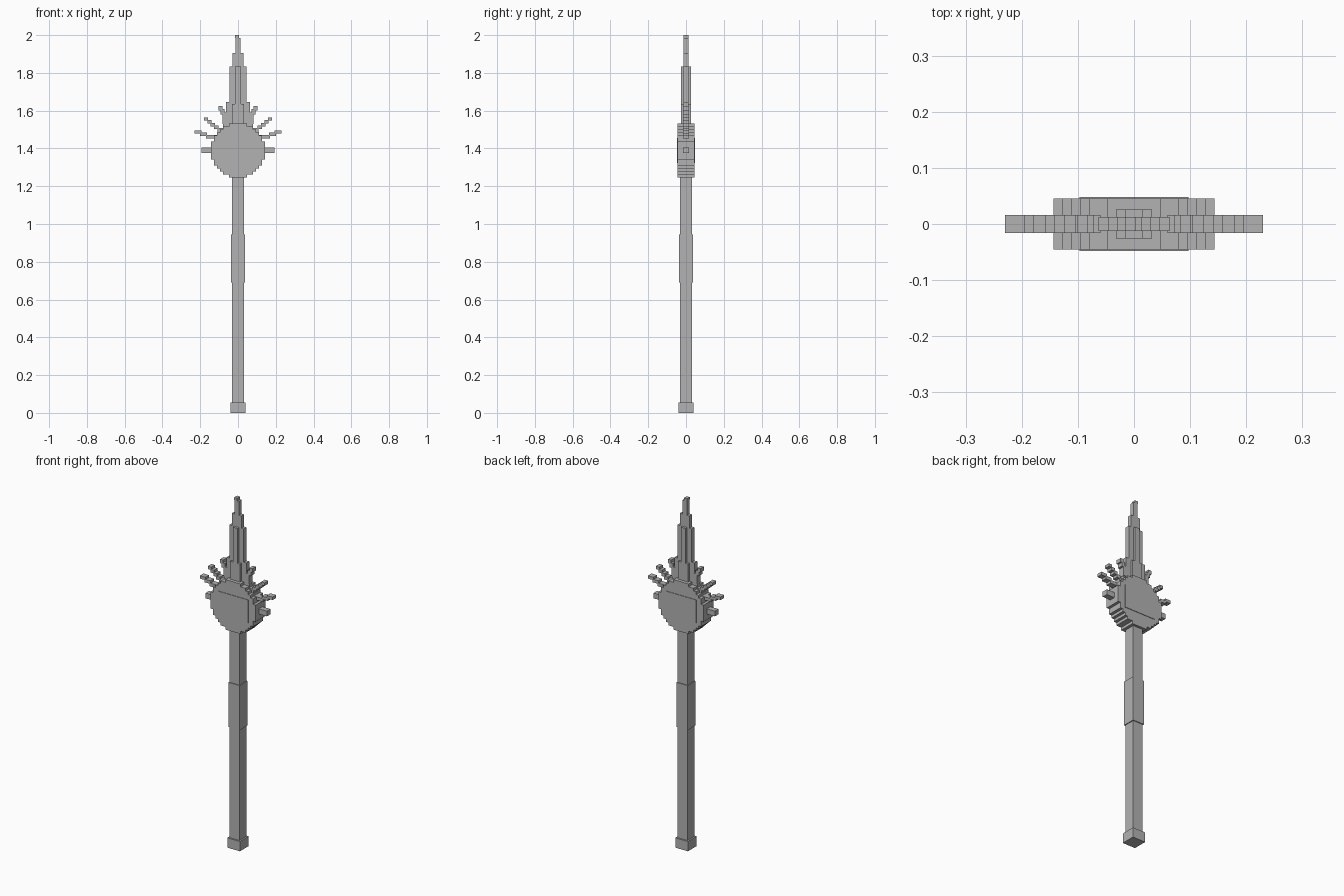
import bpy, bmesh, math

cube = bpy.data.objects.get("Cube")
if cube:
    bpy.data.objects.remove(cube, do_unlink=True)

UNIT = 0.0159
DISC_Z = 1.39

grey = bpy.data.materials.new("plain grey")
grey.use_nodes = True
grey.diffuse_color = (0.45, 0.45, 0.45, 1)
grey.node_tree.nodes["Principled BSDF"].inputs["Base Color"].default_value = (0.45, 0.45, 0.45, 1)


def finish(name, bm):
    bmesh.ops.recalc_face_normals(bm, faces=bm.faces)
    mesh = bpy.data.meshes.new(name)
    bm.to_mesh(mesh)
    bm.free()
    mesh.materials.append(grey)
    obj = bpy.data.objects.new(name, mesh)
    bpy.context.collection.objects.link(obj)
    return obj


def add_box(bm, x0, x1, half_y, z0, z1):
    verts = bmesh.ops.create_cube(bm, size=1)["verts"]
    for v in verts:
        v.co.x = x1 if v.co.x > 0 else x0
        v.co.y = half_y if v.co.y > 0 else -half_y
        v.co.z = z1 if v.co.z > 0 else z0


def box(name, half_x, half_y, z0, z1):
    bm = bmesh.new()
    add_box(bm, -half_x, half_x, half_y, z0, z1)
    return finish(name, bm)


def stepped_plate(name, steps, half_y):
    """Extrude a mirrored staircase; steps are (half width, bottom, top) going up."""
    right = []
    for w, z0, z1 in steps:
        for p in ((w, z0), (w, z1)):
            right.append(p)
    outline = right + [(-x, z) for x, z in reversed(right)]
    bm = bmesh.new()
    face = bm.faces.new([bm.verts.new((x, -half_y, z)) for x, z in outline])
    made = bmesh.ops.extrude_face_region(bm, geom=[face])["geom"]
    for v in made:
        if isinstance(v, bmesh.types.BMVert):
            v.co.y = half_y
    bmesh.ops.remove_doubles(bm, verts=bm.verts, dist=0.0001)
    return finish(name, bm)


# Handle
box("pommel", 0.04, 0.04, 0, 0.056)
box("shaft", 0.031, 0.031, 0.056, 1.26)
box("grip", 0.036, 0.036, 0.69, 0.945)

# Round head with block-stepped rim
rows = []
for i in range(-9, 9):
    mid = i + 0.5
    width = round(math.sqrt(9.1 ** 2 - mid ** 2))
    if rows and rows[-1][0] == width * UNIT:
        rows[-1] = (width * UNIT, rows[-1][1], DISC_Z + (i + 1) * UNIT)
    else:
        rows.append((width * UNIT, DISC_Z + i * UNIT, DISC_Z + (i + 1) * UNIT))
stepped_plate("round_head", rows, 0.045)
box("head_raised_panel", 0.097, 0.048, DISC_Z - 0.066, DISC_Z + 0.066)

# Blade with a thicker centre rib
stepped_plate("blade", [(0.08, 1.48, 1.59), (0.063, 1.59, 1.645), (0.045, 1.645, 1.835),
                        (0.03, 1.835, 1.905), (0.014, 1.905, 1.985)], 0.0125)
stepped_plate("blade_rib", [(0.032, 1.48, 1.635), (0.015, 1.635, 1.835)], 0.026)
bm = bmesh.new()
add_box(bm, -0.015, 0.004, 0.0125, 1.985, 2.0)
finish("blade_tip", bm)

# Rays: each is a chain of blocks (x0, x1, z0, z1), mirrored on both sides
rays = {
    "side_ray": [(0.12, 0.194, 1.376, 1.406)],
    "low_ray": [(0.11, 0.169, 1.452, 1.471), (0.163, 0.2, 1.466, 1.484), (0.194, 0.23, 1.479, 1.496)],
    "middle_ray": [(0.08, 0.108, 1.485, 1.508), (0.104, 0.127, 1.502, 1.521), (0.123, 0.145, 1.517, 1.536),
                   (0.141, 0.162, 1.532, 1.55), (0.158, 0.18, 1.547, 1.564)],
    "high_ray": [(0.06, 0.082, 1.53, 1.588), (0.072, 0.093, 1.58, 1.608), (0.083, 0.102, 1.602, 1.624)],
}
for name, blocks in rays.items():
    for side, sign in (("left", 1), ("right", -1)):
        bm = bmesh.new()
        for x0, x1, z0, z1 in blocks:
            a, b = sorted((sign * x0, sign * x1))
            add_box(bm, a, b, 0.016, z0, z1)
        finish(side + "_" + name, bm)
